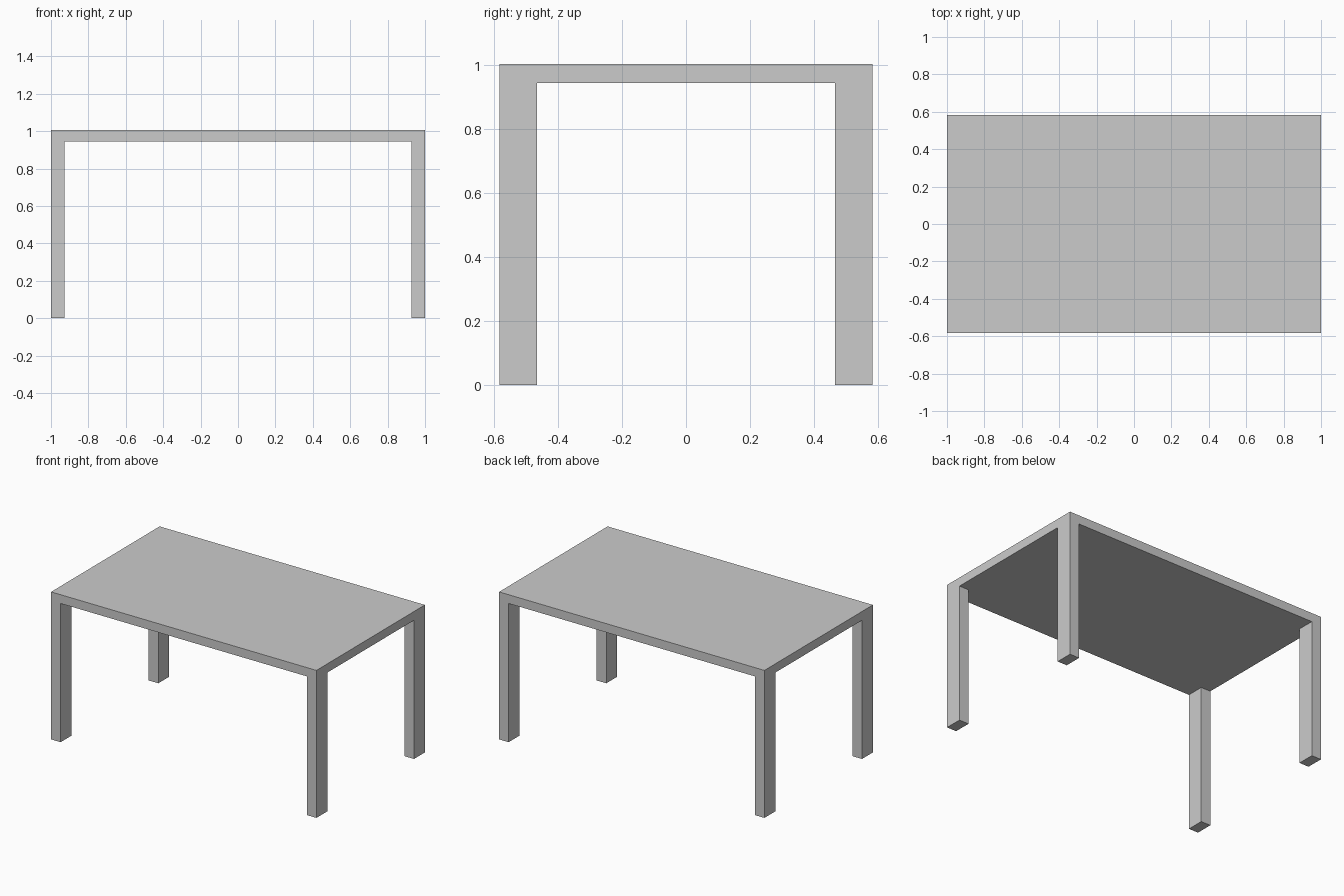
import bpy
import bmesh
from mathutils import Matrix, Vector

if "Cube" in bpy.data.objects:
    bpy.data.objects.remove(bpy.data.objects["Cube"])

HALF_X, HALF_Y = 1.0, 0.584      # half length and half depth of the table
TOP_Z, UNDER_Z = 1.005, 0.945    # upper and lower face of the tabletop
LEG_X, LEG_Y = 0.072, 0.117      # leg cross-section

bm = bmesh.new()

# Tabletop slab
size = Vector((2 * HALF_X, 2 * HALF_Y, TOP_Z - UNDER_Z))
centre = Matrix.Translation((0, 0, (TOP_Z + UNDER_Z) / 2))
bmesh.ops.create_cube(bm, size=1, matrix=centre @ Matrix.Diagonal((*size, 1)))

# Loop cuts that mark out the leg footprints
inner_x, inner_y = HALF_X - LEG_X, HALF_Y - LEG_Y
for side in (-1, 1):
    for cut, normal in (((side * inner_x, 0, 0), (1, 0, 0)),
                        ((0, side * inner_y, 0), (0, 1, 0))):
        bmesh.ops.bisect_plane(bm, geom=bm.verts[:] + bm.edges[:] + bm.faces[:],
                               plane_co=cut, plane_no=normal)

# Legs: the four underside corners extruded to the floor, flush with the slab
bm.normal_update()
corners = []
for face in bm.faces:
    c = face.calc_center_median()
    if face.normal.z < -0.9 and abs(c.x) > inner_x and abs(c.y) > inner_y:
        corners.append(face)
for face in bmesh.ops.extrude_discrete_faces(bm, faces=corners)["faces"]:
    for vert in face.verts:
        vert.co.z = 0

bmesh.ops.recalc_face_normals(bm, faces=bm.faces[:])
mesh = bpy.data.meshes.new("table")
bm.to_mesh(mesh)
bm.free()
bpy.context.collection.objects.link(bpy.data.objects.new("table", mesh))
